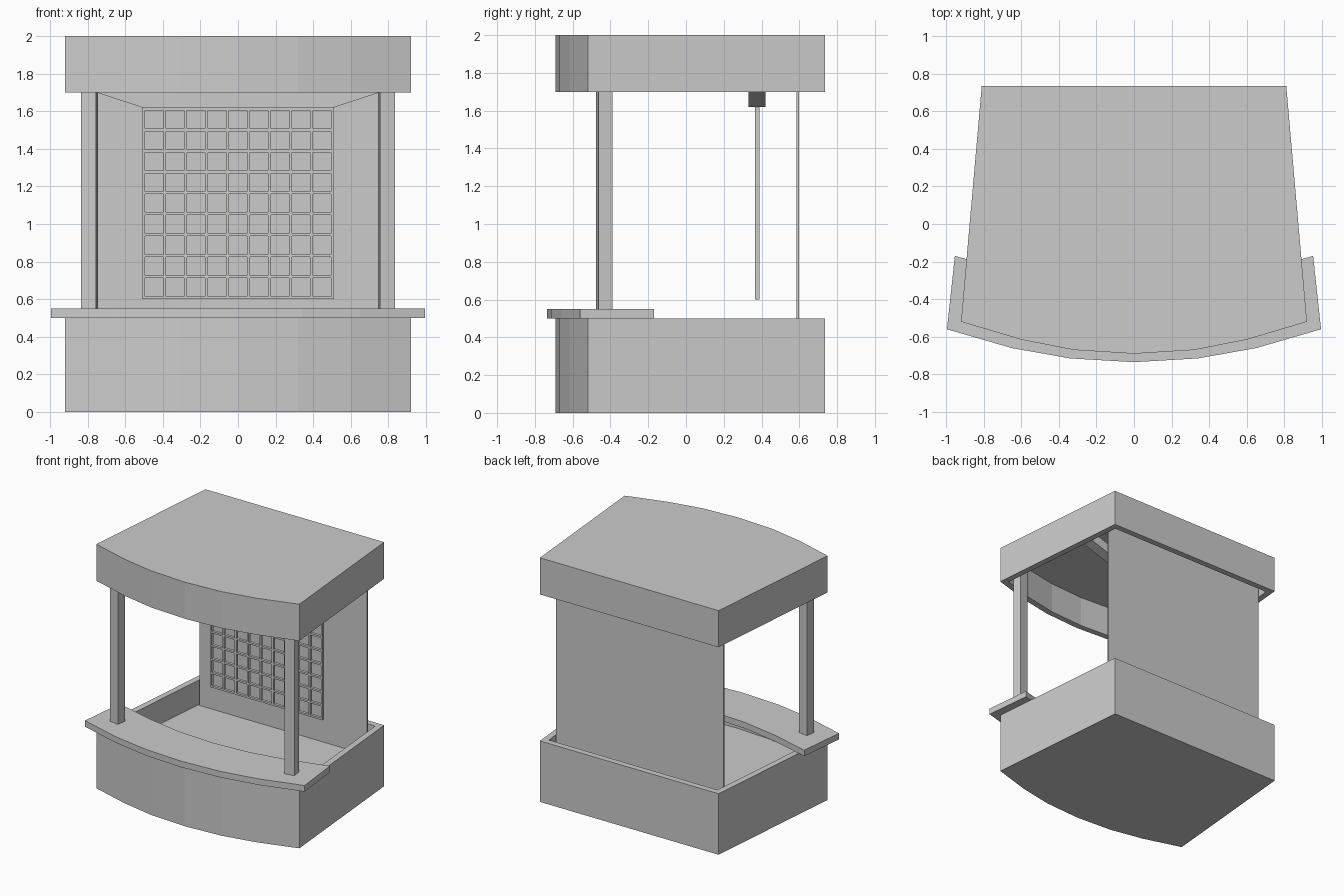
import bpy, bmesh, math
from mathutils import Vector, Matrix

if "Cube" in bpy.data.objects:
    bpy.data.objects.remove(bpy.data.objects["Cube"])


def finish(name, bm):
    bmesh.ops.recalc_face_normals(bm, faces=bm.faces)
    me = bpy.data.meshes.new(name)
    bm.to_mesh(me)
    bm.free()
    ob = bpy.data.objects.new(name, me)
    bpy.context.collection.objects.link(ob)
    return ob


def prism(points, depth):
    """Extrude a closed 3D outline along the depth vector."""
    bm = bmesh.new()
    face = bm.faces.new([bm.verts.new(p) for p in points])
    out = bmesh.ops.extrude_face_region(bm, geom=[face], use_keep_orig=True)
    bmesh.ops.translate(bm, vec=Vector(depth),
                        verts=[g for g in out["geom"] if isinstance(g, bmesh.types.BMVert)])
    bmesh.ops.recalc_face_normals(bm, faces=bm.faces)
    return bm


def add_box(bm, size, loc, angle=0.0):
    m = (Matrix.Translation(loc) @ Matrix.Rotation(angle, 4, "Z")
         @ Matrix.Diagonal((*size, 1)))
    bmesh.ops.create_cube(bm, size=1, matrix=m)


def mirrored(half):
    """Half outline ending on x = 0, continued on the other side."""
    return half + [(-x, y) for x, y in reversed(half[:-1])]


def hollow_box(name, z0, z1, normal_z, depth, wall=0.05):
    """Booth-shaped tray, hollowed from its top (+1) or bottom (-1)."""
    outline = mirrored([(0.81, 0.735), (0.92, -0.52), (0.6, -0.615), (0.32, -0.67), (0, -0.69)])
    bm = prism([(x, y, z0) for x, y in outline], (0, 0, z1 - z0))
    face = next(f for f in bm.faces if f.normal.z * normal_z > 0.9)
    bmesh.ops.inset_region(bm, faces=[face], thickness=wall, use_even_offset=True)
    out = bmesh.ops.extrude_discrete_faces(bm, faces=[face])
    bmesh.ops.translate(bm, vec=(0, 0, -normal_z * depth), verts=out["faces"][0].verts)
    return finish(name, bm)


# Base tray and roof canopy
hollow_box("base", 0, 0.5, 1, 0.2)
hollow_box("roof", 1.7, 2.0, -1, 0.25)

# Curved counter, inner edge parallel to the outer one
outer = mirrored([(0.995, -0.56), (0.65, -0.66), (0.34, -0.715), (0, -0.735)])
inner = mirrored([(0.953, -0.17), (0.62, -0.26), (0.32, -0.315), (0, -0.335)])
finish("counter", prism([(x, y, 0.5) for x, y in outer + inner[::-1]], (0, 0, 0.05)))

# Front posts, turned slightly to follow the counter
for side, s in (("left", -1), ("right", 1)):
    bm = bmesh.new()
    add_box(bm, (0.08, 0.075, 1.4), (s * 0.79, -0.432, 1.25), s * math.radians(9.5))
    finish(side + "_post", bm)

# Back wall
bm = bmesh.new()
add_box(bm, (1.52, 0.015, 1.65), (0, 0.592, 1.125))
finish("back_wall", bm)

# Bent hanger beam under the roof
low = [(-0.79, 1.712), (-0.51, 1.62), (0.51, 1.62), (0.79, 1.712)]
beam = low + [(x, z + 0.08) for x, z in reversed(low)]
finish("hanger_beam", prism([(x, 0.33, z) for x, z in beam], (0, 0.09, 0)))

# Hanging display grid
bm = bmesh.new()
for i in range(10):
    t = -0.502 + i * 1.004 / 9
    add_box(bm, (0.015, 0.022, 1.02), (t, 0.377, 1.11))
    add_box(bm, (1.019, 0.022, 0.015), (0, 0.377, 1.11 + t))
finish("display_grid", bm)
